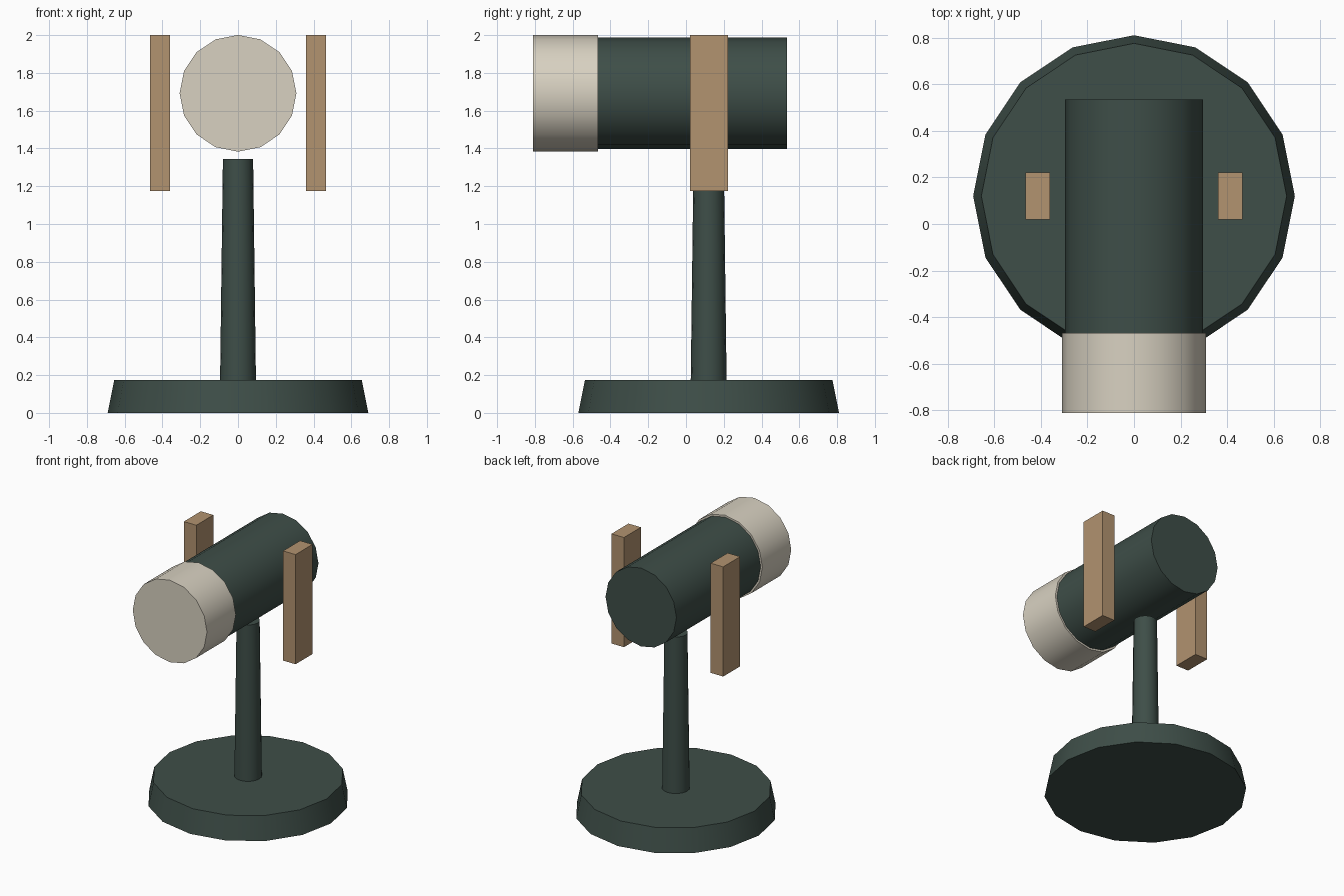
import bpy
import bmesh
from math import radians
from mathutils import Matrix, Vector

default = bpy.data.objects.get("Cube")
if default:
    bpy.data.objects.remove(default, do_unlink=True)


def material(name, srgb):
    colour = [(c / 255 / 12.92 if c < 11 else ((c / 255 + 0.055) / 1.055) ** 2.4) for c in srgb] + [1]
    mat = bpy.data.materials.new(name)
    mat.use_nodes = True
    mat.diffuse_color = colour
    bsdf = mat.node_tree.nodes["Principled BSDF"]
    bsdf.inputs["Base Color"].default_value = colour
    bsdf.inputs["Roughness"].default_value = 0.8
    return mat


GREEN = material("dark green", (62, 78, 72))
CREAM = material("cream", (216, 209, 193))
WOOD = material("tan wood", (178, 147, 112))


def finish(name, bm, mat, smooth):
    mesh = bpy.data.meshes.new(name)
    bm.to_mesh(mesh)
    bm.free()
    mesh.materials.append(mat)
    obj = bpy.data.objects.new(name, mesh)
    bpy.context.collection.objects.link(obj)
    if smooth:
        bpy.ops.object.select_all(action="DESELECT")
        obj.select_set(True)
        bpy.context.view_layer.objects.active = obj
        bpy.ops.object.shade_smooth_by_angle(angle=radians(30))
    return obj


def round_part(name, start, end, r_start, r_end, mat):
    """Sixteen-sided closed cylinder or cone running from start to end."""
    start, end = Vector(start), Vector(end)
    axis = end - start
    turn = Matrix.Rotation(radians(-90), 4, "X") if abs(axis.y) > abs(axis.z) else Matrix()
    bm = bmesh.new()
    bmesh.ops.create_cone(bm, cap_ends=True, segments=16, radius1=r_start, radius2=r_end,
                          depth=axis.length, matrix=Matrix.Translation((start + end) / 2) @ turn)
    return finish(name, bm, mat, True)


def box(name, low, high, mat):
    low, high = Vector(low), Vector(high)
    bm = bmesh.new()
    bmesh.ops.create_cube(bm, size=1, matrix=Matrix.Translation((low + high) / 2)
                          @ Matrix.Diagonal((high - low).to_4d()))
    return finish(name, bm, mat, False)


# Stand
POST_Y = 0.12
round_part("base", (0, POST_Y, 0), (0, POST_Y, 0.175), 0.69, 0.655, GREEN)
round_part("post", (0, POST_Y, 0.17), (0, POST_Y, 1.345), 0.095, 0.08, GREEN)

# Horizontal barrel and its wider front cap
AXIS_Z = 1.692
round_part("barrel", (0, -0.48, AXIS_Z), (0, 0.535, AXIS_Z), 0.295, 0.295, GREEN)
round_part("front_cap", (0, -0.81, AXIS_Z), (0, -0.467, AXIS_Z), 0.309, 0.309, CREAM)

# Upright side grips
for side, x in (("left", 0.413), ("right", -0.413)):
    box(side + "_grip", (x - 0.052, 0.02, 1.175), (x + 0.052, 0.222, 2.0), WOOD)
